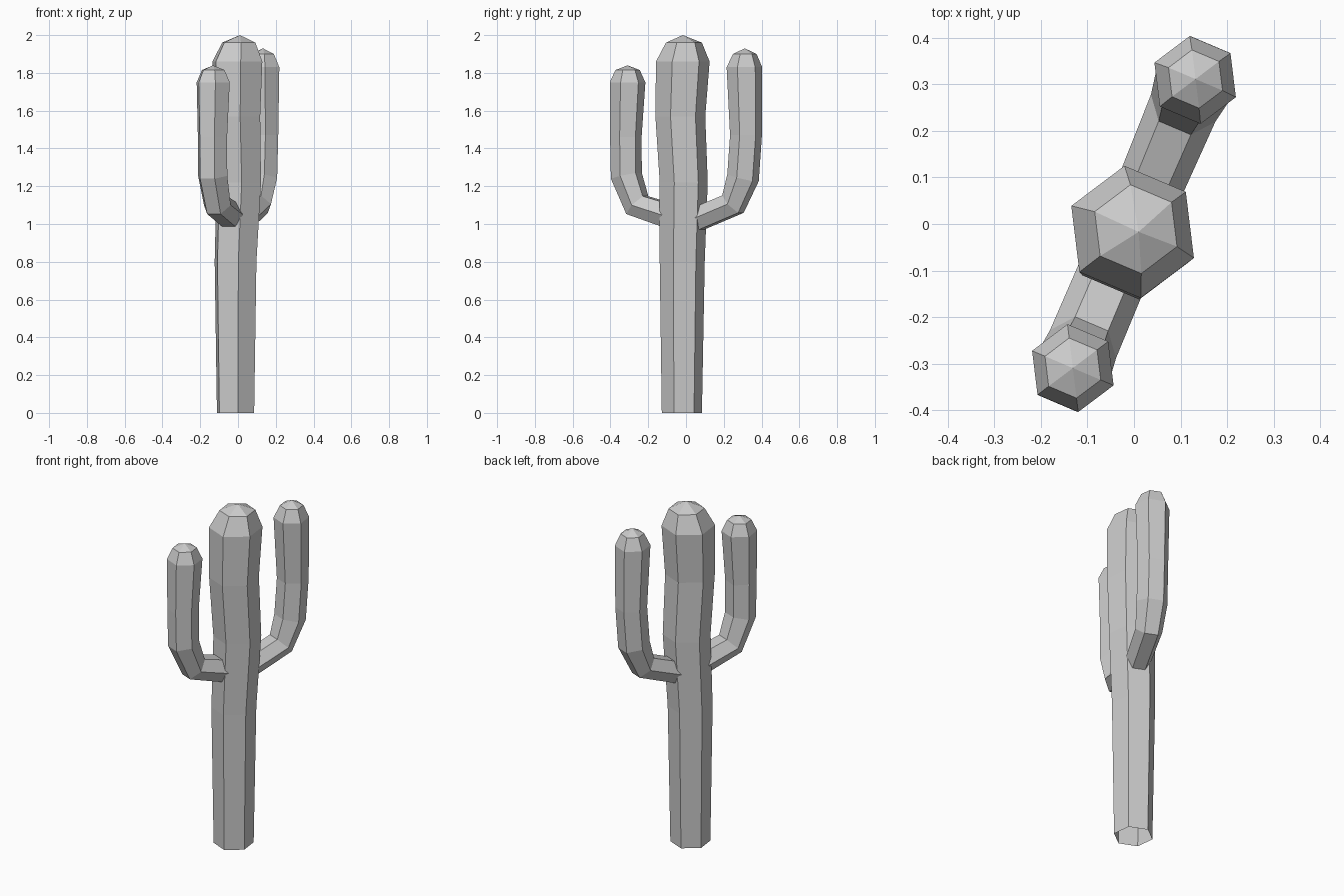
import bpy, bmesh, math
from mathutils import Vector, Matrix

if "Cube" in bpy.data.objects:
    bpy.data.objects.remove(bpy.data.objects["Cube"])

TWIST = math.radians(-23)      # turn of the hexagonal sections
AZ = math.radians(67)          # compass direction of the back arm


def hex_tube(name, rings, apex):
    """Loft hexagon rings (centre, radius, tilt, tilt axis) and close at apex; root stays open."""
    bm = bmesh.new()
    loops = []
    for centre, radius, tilt, axis in rings:
        rot = Matrix.Rotation(math.radians(tilt), 3, axis)
        loop = []
        for i in range(6):
            a = TWIST + i * math.pi / 3
            p = rot @ Vector((radius * math.cos(a), radius * math.sin(a), 0))
            loop.append(bm.verts.new(Vector(centre) + p))
        loops.append(loop)
    for lo, hi in zip(loops, loops[1:]):
        for i in range(6):
            j = (i + 1) % 6
            bm.faces.new((lo[i], lo[j], hi[j], hi[i]))
    tip = bm.verts.new(apex)
    for i in range(6):
        bm.faces.new((loops[-1][i], loops[-1][(i + 1) % 6], tip))
    mesh = bpy.data.meshes.new(name)
    bm.to_mesh(mesh)
    bm.free()
    obj = bpy.data.objects.new(name, mesh)
    bpy.context.collection.objects.link(obj)
    return obj


def arm(name, azimuth, path, apex):
    """Arm from a side profile: (distance out, height, radius, tilt)."""
    out = Vector((math.cos(azimuth), math.sin(azimuth), 0))
    axis = Vector((-out.y, out.x, 0))
    up = Vector((0, 0, 1))
    rings = [(out * d + up * z, r, t, axis) for d, z, r, t in path]
    return hex_tube(name, rings, out * apex[0] + up * apex[1])


# Trunk
Z = Vector((0, 0, 1))
trunk = [((-0.013, -0.022, 0), 0.107), ((-0.013, -0.020, 0.80), 0.120),
         ((0.004, -0.012, 1.22), 0.128), ((-0.005, -0.030, 1.57), 0.133),
         ((-0.003, -0.017, 1.86), 0.143), ((0.004, -0.011, 1.96), 0.096)]
hex_tube("trunk", [(c, r, 0, Z) for c, r in trunk], (0.01, -0.017, 2.0))

# Arms
arm("back_arm", AZ,
    [(0.05, 1.02, 0.070, 68), (0.270, 1.105, 0.075, 45), (0.328, 1.245, 0.086, 14),
     (0.345, 1.47, 0.085, 0), (0.336, 1.83, 0.095, 0), (0.338, 1.90, 0.063, 0)],
    (0.338, 1.93))
arm("front_arm", AZ + math.pi,
    [(0.05, 1.03, 0.075, 70), (0.280, 1.10, 0.077, 45), (0.343, 1.255, 0.084, 12),
     (0.346, 1.46, 0.084, 0), (0.336, 1.75, 0.095, 0), (0.336, 1.815, 0.065, 0)],
    (0.336, 1.84))
